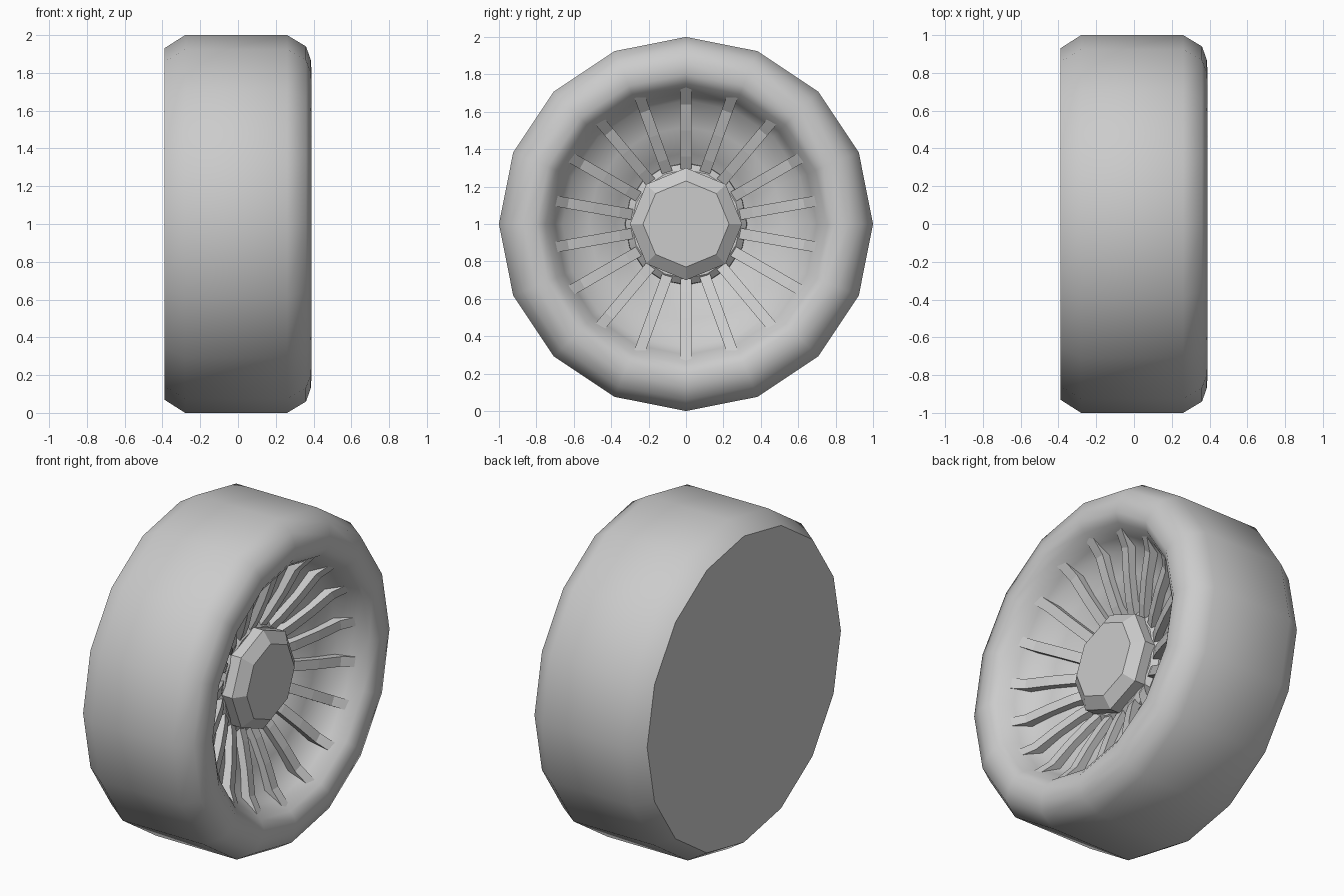
import bpy, bmesh
from math import sin, cos, pi, radians

if "Cube" in bpy.data.objects:
    bpy.data.objects.remove(bpy.data.objects["Cube"])


def finish(name, bm, smooth=None):
    bmesh.ops.remove_doubles(bm, verts=bm.verts, dist=1e-5)
    bmesh.ops.recalc_face_normals(bm, faces=bm.faces)
    me = bpy.data.meshes.new(name)
    bm.to_mesh(me)
    bm.free()
    ob = bpy.data.objects.new(name, me)
    ob.location.z = 1
    bpy.context.collection.objects.link(ob)
    if smooth:
        bpy.ops.object.select_all(action='DESELECT')
        bpy.context.view_layer.objects.active = ob
        ob.select_set(True)
        bpy.ops.object.shade_smooth_by_angle(angle=radians(smooth))
    return ob


def lathe(name, profile, sides, smooth=None):
    """Spin (x, radius) points about the x axis and cap both ends."""
    bm = bmesh.new()
    rings = [[bm.verts.new((x, r * sin(2 * pi * i / sides), r * cos(2 * pi * i / sides)))
              for i in range(sides)] for x, r in profile]
    for a, b in zip(rings, rings[1:]):
        for i in range(sides):
            j = (i + 1) % sides
            bm.faces.new((a[i], a[j], b[j], b[i]))
    bm.faces.new(rings[0])
    bm.faces.new(rings[-1])
    return finish(name, bm, smooth)


# Tyre with flat closed back, rounded lip and dished rim
lathe("tyre_and_rim", [(-.39, .93), (-.28, 1), (.26, 1), (.36, .94), (.385, .87),
                       (.39, .80), (.355, .75), (.275, .70), (.20, .66), (.16, .52),
                       (.10, .38), (.02, .30)], 16, 50)

# Hub: collar behind, octagonal cap in front
lathe("hub_collar", [(0, .33), (.08, .325), (.11, .29)], 16, 30)
lathe("hub_cap", [(0, .28), (.10, .30), (.17, .30), (.22, .23)], 8)

# Eighteen bent spokes
front = [(.09, .27), (.14, .36), (.20, .50), (.25, .64), (.34, .75)]
back = [(.27, .76), (.16, .66), (.12, .50), (.06, .36), (0, .27)]
bm = bmesh.new()
for k in range(18):
    a = radians(20 * k)
    sides = []
    for t in (-.029, .029):
        sides.append([bm.verts.new((x, r * sin(a) + t * cos(a), r * cos(a) - t * sin(a)))
                      for x, r in front + back])
    p, q = sides
    n = len(p)
    bm.faces.new(p)
    bm.faces.new(q)
    for i in range(n):
        j = (i + 1) % n
        bm.faces.new((p[i], p[j], q[j], q[i]))
finish("spokes", bm)
